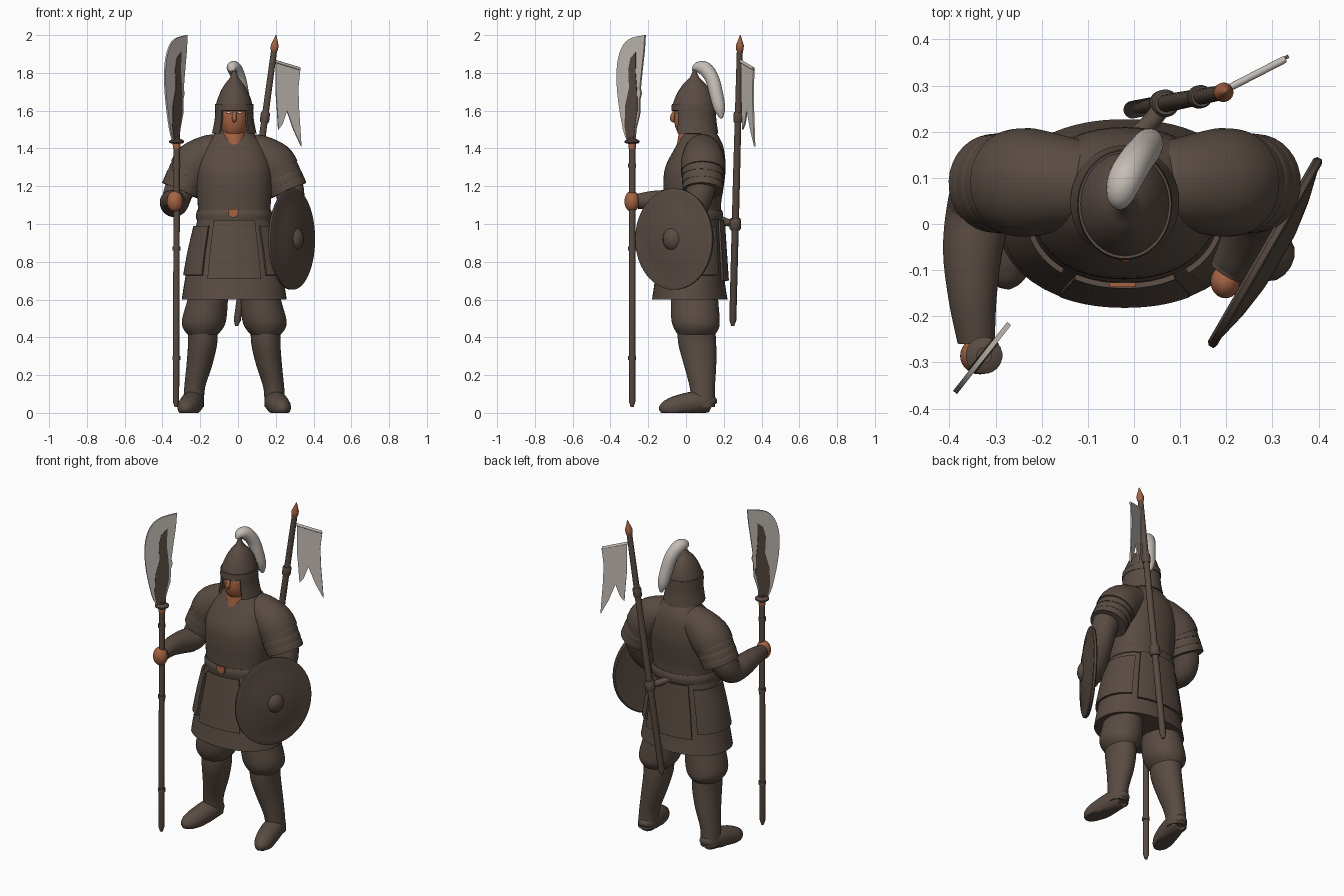
import bpy, bmesh, math
from mathutils import Vector, Matrix

if "Cube" in bpy.data.objects:
    bpy.data.objects.remove(bpy.data.objects["Cube"])

CX = -0.02  # body mid line


def material(name, col):
    m = bpy.data.materials.new(name)
    m.diffuse_color = (*col, 1)
    m.use_nodes = True
    m.node_tree.nodes["Principled BSDF"].inputs["Base Color"].default_value = m.diffuse_color
    return m


DARK = material("dark_brown", (0.100, 0.071, 0.055))
SKIN = material("copper_skin", (0.38, 0.125, 0.055))
PALE = material("pale_grey", (0.56, 0.51, 0.47))
WHITE = material("eye_white", (0.8, 0.8, 0.8))


def finish(name, bm, mat, angle=40):
    bmesh.ops.recalc_face_normals(bm, faces=bm.faces[:])
    me = bpy.data.meshes.new(name)
    bm.to_mesh(me)
    bm.free()
    me.materials.append(mat)
    ob = bpy.data.objects.new(name, me)
    bpy.context.collection.objects.link(ob)
    bpy.ops.object.select_all(action='DESELECT')
    ob.select_set(True)
    bpy.context.view_layer.objects.active = ob
    bpy.ops.object.shade_smooth_by_angle(angle=math.radians(angle))
    return ob


def spline(rows, sub):
    """Catmull-Rom through rows of numbers."""
    out = []
    for i in range(len(rows) - 1):
        a, b, c, d = (rows[max(i - 1, 0)], rows[i], rows[i + 1], rows[min(i + 2, len(rows) - 1)])
        for k in range(sub):
            t = k / sub
            out.append([0.5 * (2 * q + (r - p) * t + (2 * p - 5 * q + 4 * r - s) * t * t
                               + (3 * q - p - 3 * r + s) * t ** 3) for p, q, r, s in zip(a, b, c, d)])
    return out + [list(rows[-1])]


def bridge(bm, rings, closed, cap):
    for r, s in zip(rings, rings[1:]):
        n = len(r)
        for i in range(n if closed else n - 1):
            j = (i + 1) % n
            bm.faces.new((r[i], r[j], s[j], s[i]))
    if cap:
        bm.faces.new(rings[0])
        bm.faces.new(rings[-1])


def shell(name, prof, mat, arc=None, off=0, thick=0, sub=4, p=1.0, n=48):
    """Stacked oval sections (z, cx, cy, rx, ry); angles run from the front."""
    bm = bmesh.new()
    a0, a1 = arc or (0, 360)
    rings = []
    for z, cx, cy, rx, ry in spline(prof, sub):
        ring = []
        for i in range(n if arc is None else n + 1):
            a = math.radians(a0 + (a1 - a0) * i / n)
            s, c = math.sin(a), math.cos(a)
            ring.append(bm.verts.new((cx + (rx + off) * math.copysign(abs(s) ** p, s),
                                      cy - (ry + off) * math.copysign(abs(c) ** p, c), z)))
        rings.append(ring)
    bridge(bm, rings, arc is None, thick == 0 and arc is None)
    if thick:
        bmesh.ops.recalc_face_normals(bm, faces=bm.faces[:])
        bmesh.ops.solidify(bm, geom=bm.faces[:], thickness=thick)
    return finish(name, bm, mat)


def tube(name, rows, mat, sub=4, n=20, floor=False):
    """Round sweep through rows of (x, y, z, radius)."""
    bm = bmesh.new()
    pts = spline(rows, sub)
    pos = [Vector(q[:3]) for q in pts]
    side, rings = None, []
    for i, q in enumerate(pts):
        t = (pos[min(i + 1, len(pos) - 1)] - pos[max(i - 1, 0)]).normalized()
        side = side if side else t.orthogonal()
        side = (side - t * side.dot(t)).normalized()
        up = t.cross(side)
        ring = []
        for k in range(n):
            a = math.tau * k / n
            v = pos[i] + (side * math.cos(a) + up * math.sin(a)) * max(q[3], 0.002)
            v.z = max(v.z, 0) if floor else v.z
            ring.append(bm.verts.new(v))
        rings.append(ring)
    bridge(bm, rings, True, True)
    return finish(name, bm, mat)


def ball(name, loc, size, mat):
    bm = bmesh.new()
    bmesh.ops.create_uvsphere(bm, u_segments=28, v_segments=18, radius=1,
                              matrix=Matrix.Translation(loc) @ Matrix.Diagonal((*size, 1)))
    return finish(name, bm, mat)


def plate(name, outline, origin, d, thick, mat):
    """Upright flat plate, outline in (distance along d, z)."""
    bm = bmesh.new()
    d = Vector(d).normalized()
    nrm = Vector((d.y, -d.x, 0)) * thick
    f = bm.faces.new([bm.verts.new(Vector(origin) + d * u + Vector((0, 0, z)) - nrm / 2) for u, z in outline])
    new = bmesh.ops.extrude_face_region(bm, geom=[f])["geom"]
    bmesh.ops.translate(bm, vec=nrm, verts=[v for v in new if isinstance(v, bmesh.types.BMVert)])
    return finish(name, bm, mat)


# Torso and robe
shell("torso", [(1.0, CX, .035, .185, .15), (1.1, CX, .035, .193, .15), (1.2, CX, .04, .2, .16),
                (1.3, CX, .05, .2, .16), (1.4, CX, .07, .17, .13), (1.46, CX, .075, .12, .1),
                (1.5, CX, .07, .085, .075)], DARK, p=.9)
ROBE = [(1.06, .035, .19, .15), (1.0, .03, .2, .155), (.85, .025, .235, .17), (.7, .02, .262, .185),
        (.6, .02, .278, .2)]
shell("robe", [(z, CX, *r) for z, *r in ROBE], DARK, p=.93)
shell("belt", [(1.075, CX, .035, .195, .155), (1.05, CX, .035, .202, .162), (1.02, CX, .035, .2, .158)],
      DARK, p=.92, thick=.01)


def skirt_panel(name, a0, a1, top, bottom, off):
    rows = []
    for k in range(7):
        z = top + (bottom - top) * k / 6
        for (za, *a), (zb, *b) in zip(ROBE, ROBE[1:]):
            if za >= z >= zb:
                t = (za - z) / (za - zb)
                rows.append((z, CX, *[p + (q - p) * t for p, q in zip(a, b)]))
                break
    shell(name, rows, DARK, arc=(a0, a1), off=off, thick=.012, sub=1, p=.93, n=24)


skirt_panel("front_skirt_panel", -29, 29, 1.02, .71, .018)
skirt_panel("back_skirt_panel", 148, 212, 1.02, .70, .022)
for s, side in ((-1, "right"), (1, "left")):
    skirt_panel(side + "_skirt_panel", s * 38, s * 140, .99, .73, .014)
plate("belt_buckle", [(-.028, 1.08), (.028, 1.08), (.025, 1.045), (0, 1.033), (-.025, 1.045)],
      (CX - .005, -.132, 0), (1, 0, 0), .01, SKIN)

# Legs, boots, shoulders (same on both sides)
for s, side in ((-1, "right"), (1, "left")):
    X = lambda o: CX + s * o
    shell(side + "_trouser_leg", [(.72, X(.12), .04, .1, .12), (.6, X(.14), .045, .107, .125),
                                  (.5, X(.158), .05, .117, .128), (.45, X(.165), .055, .107, .12),
                                  (.41, X(.167), .055, .075, .095)], DARK)
    shell(side + "_boot_shaft", [(.44, X(.167), .055, .08, .1), (.36, X(.168), .06, .077, .1),
                                 (.25, X(.185), .075, .068, .085), (.13, X(.21), .087, .055, .066),
                                 (.03, X(.215), .092, .056, .062)], DARK)
    tube(side + "_boot_foot", [(X(.208), .145, .04, .02), (X(.21), .13, .05, .047), (X(.22), .06, .055, .06),
                               (X(.235), -.02, .04, .06), (X(.25), -.08, .028, .052),
                               (X(.258), -.12, .025, .035), (X(.262), -.14, .025, .012)], DARK, floor=True)
    tube(side + "_shoulder", [(X(.04), .085, 1.385, .085), (X(.12), .088, 1.375, .1), (X(.2), .09, 1.325, .117),
                              (X(.235), .09, 1.275, .116)], DARK, n=32)
    for i, (o, z, r) in enumerate(((.225, 1.3, .111), (.245, 1.262, .109), (.262, 1.228, .107))):
        tube(f"{side}_shoulder_lame_{i + 1}", [(X(o), .09, z, r - .008), (X(o + .008), .089, z - .02, r),
                                               (X(o + .022), .088, z - .052, r)], DARK, n=32)

# Arms and hands
tube("right_arm", [(-.27, .085, 1.26, .085), (-.315, .075, 1.17, .078), (-.335, .03, 1.11, .072),
                   (-.35, -.06, 1.115, .065), (-.35, -.16, 1.125, .053), (-.342, -.255, 1.12, .041)], DARK)
tube("left_arm", [(.24, .085, 1.26, .085), (.275, .075, 1.17, .076), (.275, .04, 1.07, .068),
                  (.25, -.02, .99, .06), (.215, -.08, .94, .045), (.2, -.105, .93, .038)], DARK)
ball("right_hand", (-.334, -.286, 1.12), (.043, .04, .056), SKIN)
ball("left_hand", (.198, -.125, .925), (.032, .036, .042), SKIN)

# Head
shell("neck", [(1.41, CX, .02, .06, .07), (1.47, CX, .035, .066, .075), (1.55, CX, .045, .065, .07)], SKIN)
ball("face", (CX, .03, 1.555), (.076, .093, .115), SKIN)
tube("nose", [(CX, -.055, 1.605, .008), (CX, -.07, 1.57, .013), (CX, -.07, 1.55, .012), (CX, -.06, 1.542, .004)],
     SKIN, n=12)
for s, side in ((-1, "right"), (1, "left")):
    ball(side + "_eye", (CX + s * .03, -.055, 1.59), (.012, .007, .006), WHITE)

# Helmet: dome, brow band, neck guard, plume
shell("helmet_dome", [(1.61, CX, .042, .1, .116), (1.65, CX, .043, .092, .108), (1.7, CX, .045, .073, .088),
                      (1.74, CX, .045, .05, .06), (1.77, CX, .045, .026, .03), (1.8, CX, .045, .013, .013),
                      (1.825, CX, .045, .008, .008)], DARK)
shell("helmet_brow_band", [(1.635, CX, .042, .101, .117), (1.6, CX, .042, .103, .12)], DARK, thick=.012, sub=1)
shell("helmet_neck_guard", [(1.615, CX, .042, .1, .115), (1.55, CX, .044, .104, .117), (1.48, CX, .047, .118, .124)],
      DARK, arc=(42, 318), thick=.012)
tube("plume", [(-.03, .04, 1.805, .012), (-.03, .06, 1.825, .03), (-.018, .1, 1.822, .038),
               (.005, .138, 1.77, .037), (.022, .16, 1.69, .036), (.034, .178, 1.61, .03), (.04, .188, 1.56, .008)],
     PALE)

# Round shield with raised centre
bm = bmesh.new()
rings = []
for r, h in ((.02, -.008), (.6, -.004), (.97, -.012), (1, -.006), (1, .006), (.96, .01), (.9, .009),
             (.6, .026), (.3, .036), (.21, .037), (.17, .05), (.09, .06), (.01, .063)):
    ring = []
    for k in range(56):
        a = math.tau * k / 56
        q = Vector((.285, -.062, .92)) + Vector((.5, .865, 0)) * (r * .236 * math.cos(a))
        q += Vector((.865, -.5, 0)) * h + Vector((0, 0, r * .268 * math.sin(a)))
        ring.append(bm.verts.new(q))
    rings.append(ring)
bridge(bm, rings, True, True)
finish("shield", bm, DARK)

# Pole weapon
G = Vector((-.325, -.285, 0))
tube("weapon_shaft", [(G.x - .003, G.y, .03, .008), (G.x - .003, G.y, .06, .017), (G.x - .002, G.y, .5, .017),
                      (G.x, G.y, 1.0, .017), (G.x, G.y, 1.46, .017)], DARK, sub=1)
tube("weapon_ferrule", [(G.x, G.y, 1.4, .02), (G.x, G.y, 1.425, .021)], SKIN, sub=1)
tube("weapon_guard", [(G.x, G.y, 1.425, .03), (G.x, G.y, 1.432, .04), (G.x, G.y, 1.44, .04), (G.x, G.y, 1.45, .025)],
     DARK, sub=1)
for i, z in enumerate((.28, .86, 1.3)):
    tube(f"weapon_ring_{i + 1}", [(G.x - .001, G.y, z, .021), (G.x - .001, G.y, z + .02, .021)], DARK, sub=1)
D = (.62, .79, 0)
plate("weapon_blade", spline([(-.03, 1.44), (-.058, 1.5), (-.09, 1.65), (-.102, 1.78), (-.09, 1.88), (-.055, 1.95),
                              (0, 1.985), (.088, 2.0)], 3)
      + [(.082, 1.92), (.068, 1.82), (.055, 1.72), (.062, 1.69), (.052, 1.66), (.05, 1.58), (.025, 1.5), (.02, 1.44)],
      G, D, .011, PALE)
plate("weapon_blade_core", [(-.03, 1.44), (-.045, 1.52), (-.04, 1.63), (-.015, 1.72), (-.02, 1.82), (-.005, 1.88),
                            (.03, 1.91), (.028, 1.8), (.038, 1.7), (.04, 1.6), (.02, 1.5), (.02, 1.44)],
      G, D, .017, DARK)

# Back banner: pole, tip, holders, cross bar, flag
P0, P1 = Vector((-.008, .247, .46)), Vector((.202, .287, 2.0))


def pole_part(name, stops, mat):
    tube(name, [(*P0.lerp(P1, t), r) for t, r in stops], mat, sub=1)


pole_part("banner_pole", ((0, .008), (.02, .019), (.5, .019), (.955, .016)), DARK)
pole_part("banner_tip", ((.94, .012), (.95, .02), (.965, .021), (1, .002)), SKIN)
pole_part("banner_lower_holder", ((.33, .025), (.335, .03), (.365, .03), (.37, .025)), DARK)
pole_part("banner_upper_holder", ((.7, .022), (.705, .025), (.73, .025), (.735, .022)), DARK)
tube("banner_bracket", [(-.02, .17, 1.03, .02), (.03, .215, 1.01, .02), (.065, .258, 1.0, .02)], DARK)
tube("banner_cross_bar", [(.185, .284, 1.865, .008), (.327, .357, 1.822, .008)], PALE, sub=1)
plate("banner_flag", [(0, 1.86), (.145, 1.82), (.133, 1.72), (.138, 1.6), (.152, 1.41), (.105, 1.5), (.066, 1.6),
                      (.04, 1.53), (.015, 1.5), (.008, 1.6), (0, 1.7)], (.2, .294, 0), (.87, .45, 0), .008, PALE)
